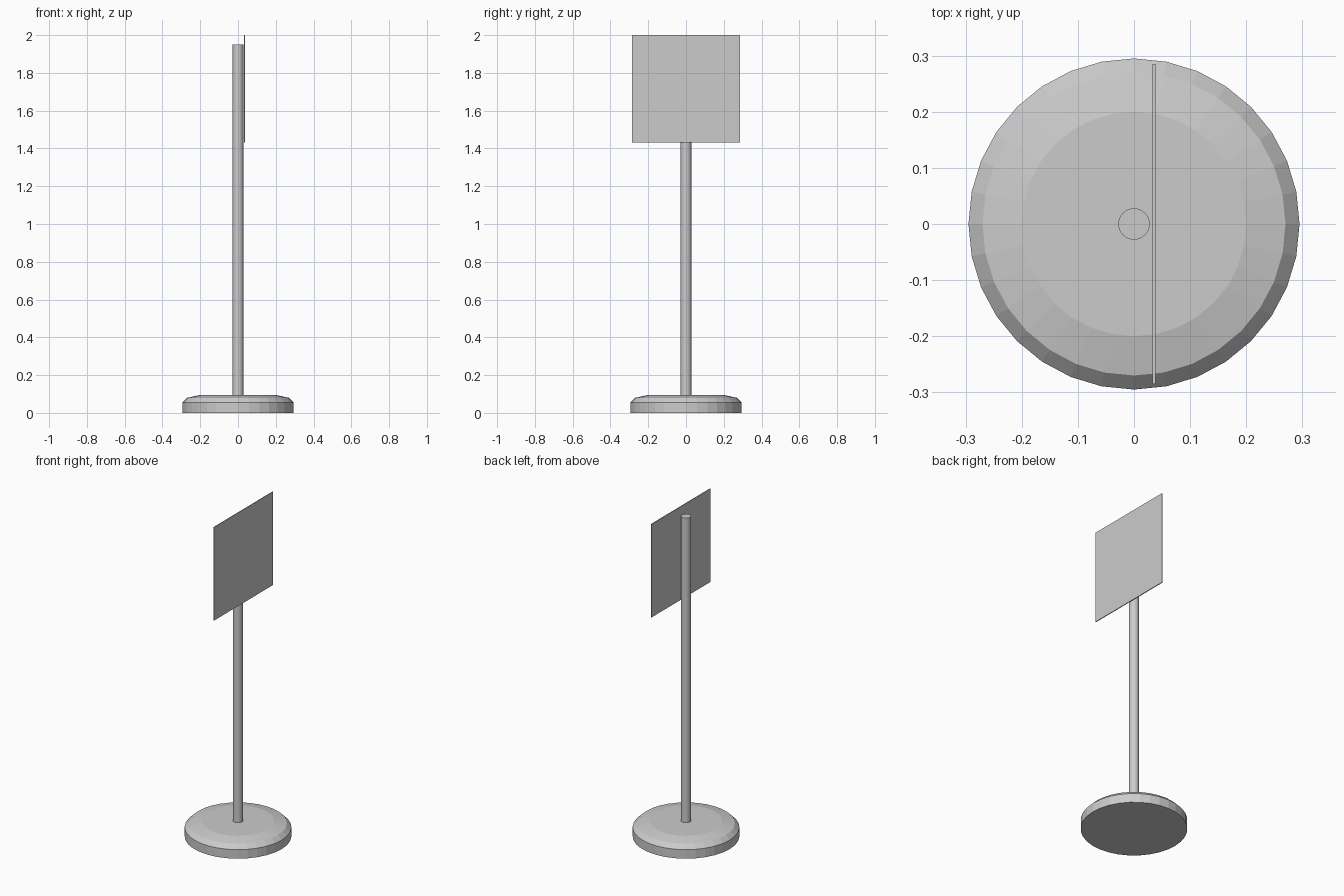
import bpy
import bmesh
from math import cos, sin, tau

if "Cube" in bpy.data.objects:
    bpy.data.objects.remove(bpy.data.objects["Cube"])


def add_object(name, bm):
    bmesh.ops.recalc_face_normals(bm, faces=bm.faces[:])
    mesh = bpy.data.meshes.new(name)
    bm.to_mesh(mesh)
    bm.free()
    obj = bpy.data.objects.new(name, mesh)
    bpy.context.collection.objects.link(obj)
    return obj


def lathe(name, profile, sides=32):
    """Closed turned solid from (radius, height) points, bottom to top."""
    bm = bmesh.new()
    rings = [[bm.verts.new((r * cos(tau * i / sides), r * sin(tau * i / sides), z))
              for i in range(sides)] for r, z in profile]
    for low, high in zip(rings, rings[1:]):
        for i in range(sides):
            j = (i + 1) % sides
            bm.faces.new((low[i], low[j], high[j], high[i]))
    bm.faces.new(rings[0])
    bm.faces.new(rings[-1])
    return add_object(name, bm)


# Weighted foot with a stepped, bevelled rim
lathe("base", [(0.295, 0), (0.295, 0.055), (0.27, 0.08), (0.2, 0.095)])

# Upright post
post = lathe("post", [(0.028, 0.09), (0.028, 1.95)])
for face in post.data.polygons:
    face.use_smooth = len(face.vertices) == 4

# Thin square sign plate, just clear of the post
bm = bmesh.new()
bmesh.ops.create_cube(bm, size=1)
bmesh.ops.scale(bm, vec=(0.005, 0.57, 0.568), verts=bm.verts)
bmesh.ops.translate(bm, vec=(0.0355, 0, 1.716), verts=bm.verts)
add_object("sign_plate", bm)
